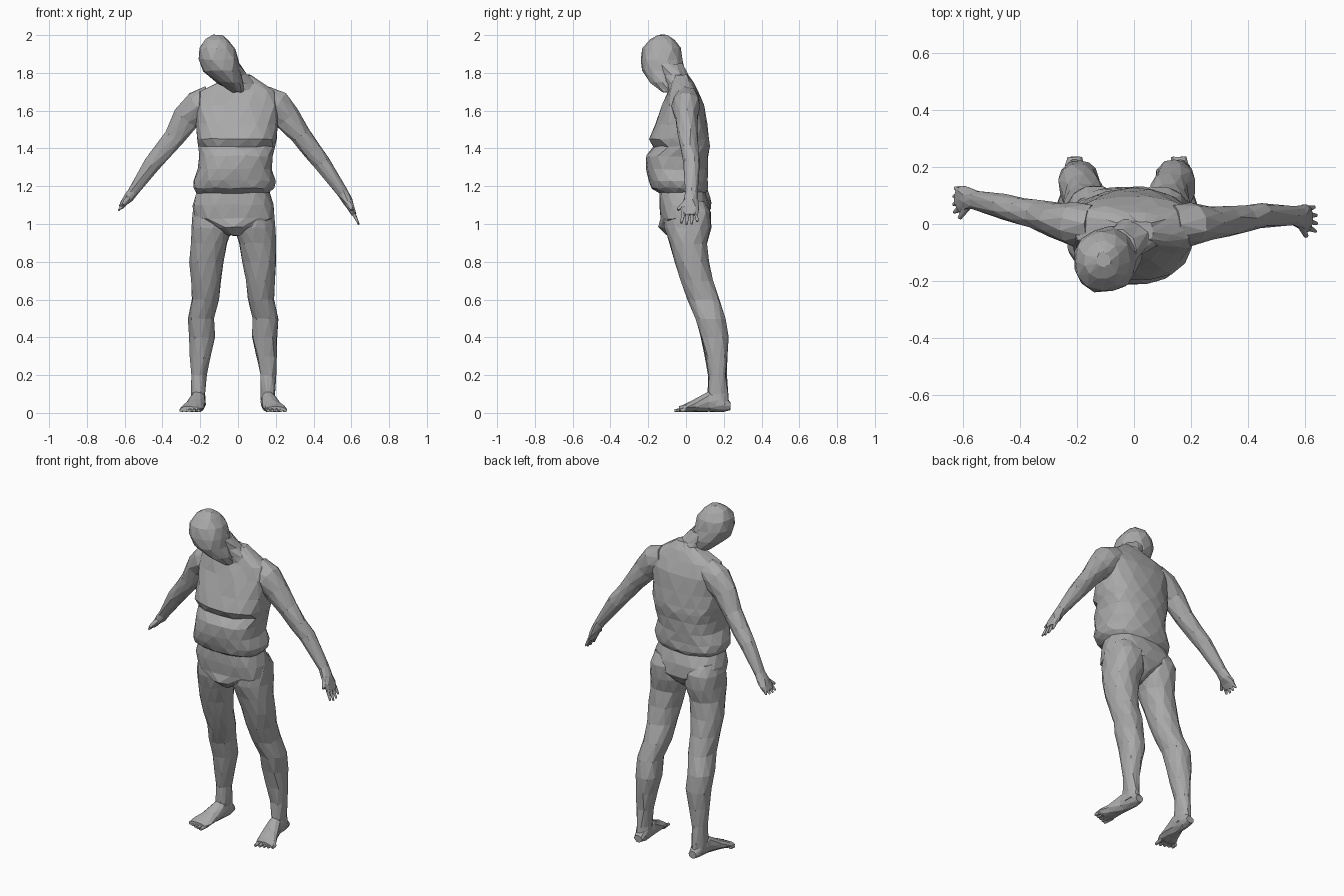
import bpy, bmesh, math, random
from mathutils import Vector

random.seed(4)
old = bpy.data.objects.get("Cube")
if old:
    bpy.data.objects.remove(old)

grey = bpy.data.materials.new("plain grey")
grey.use_nodes = True
tone = (0.4, 0.4, 0.4, 1)
grey.diffuse_color = tone
grey.node_tree.nodes["Principled BSDF"].inputs["Base Color"].default_value = tone

X, Y, Z = Vector((1, 0, 0)), Vector((0, 1, 0)), Vector((0, 0, 1))


def loft(name, rows, sides=12, axes=None, square=1.0, jitter=0.004):
    """Skin a closed body over rings given as x, y, z, radius u, radius v."""
    bm = bmesh.new()
    centres = [Vector(r[:3]) for r in rows]
    rings = []
    for i, row in enumerate(rows):
        if axes:
            u, v = axes
        else:
            along = centres[min(i + 1, len(rows) - 1)] - centres[max(i - 1, 0)]
            u = along.cross(Y).normalized()
            v = u.cross(along).normalized()
        ring = []
        for k in range(sides):
            t = math.tau * (k + 0.5 * (i % 2)) / sides
            c, s = math.cos(t), math.sin(t)
            c = math.copysign(abs(c) ** square, c)
            s = math.copysign(abs(s) ** square, s)
            noise = Vector([random.uniform(-jitter, jitter) for _ in range(3)])
            ring.append(bm.verts.new(centres[i] + u * c * row[3] + v * s * row[4] + noise))
        rings.append(ring)
    for i, (a, b) in enumerate(zip(rings, rings[1:])):
        for k in range(sides):
            n = (k + 1) % sides
            if i % 2:
                bm.faces.new((a[k], a[n], b[n]))
                bm.faces.new((a[k], b[n], b[k]))
            else:
                bm.faces.new((a[k], a[n], b[k]))
                bm.faces.new((a[n], b[n], b[k]))
    bm.faces.new(rings[0])
    bm.faces.new(rings[-1])
    bmesh.ops.recalc_face_normals(bm, faces=bm.faces)
    mesh = bpy.data.meshes.new(name)
    bm.to_mesh(mesh)
    bm.free()
    mesh.materials.append(grey)
    obj = bpy.data.objects.new(name, mesh)
    bpy.context.collection.objects.link(obj)
    return obj


def spans(table):
    """Turn z, x-low, x-high, y-low, y-high into ring rows."""
    return [((a + b) / 2, (c + d) / 2, z, (b - a) / 2, (d - c) / 2)
            for z, a, b, c, d in table]


# Torso with chest shelf, belly and waist fold
loft("torso", spans([
    (1.79, -.03, .07, -.06, .01), (1.75, -.11, .13, -.08, .04),
    (1.7, -.21, .2, -.1, .07), (1.63, -.23, .22, -.125, .095),
    (1.53, -.22, .21, -.165, .11), (1.45, -.22, .21, -.195, .12),
    (1.41, -.21, .195, -.175, .125), (1.36, -.205, .185, -.21, .12),
    (1.29, -.21, .18, -.215, .115), (1.23, -.235, .2, -.2, .115),
    (1.19, -.235, .19, -.185, .115), (1.165, -.22, .17, -.145, .1),
    (1.1, -.24, .19, -.145, .125), (1.03, -.235, .19, -.14, .13),
    (.98, -.12, .07, -.145, .1), (.94, -.05, .01, -.1, .04)]),
    sides=16, axes=(X, Y), square=0.8)

# Head leaning to the right and forward, and the neck under it
loft("head", spans([
    (2, -.135, -.08, -.15, -.1), (1.975, -.175, -.05, -.195, -.06),
    (1.93, -.205, -.015, -.228, -.03), (1.87, -.213, .005, -.24, -.018),
    (1.81, -.185, .015, -.23, -.01), (1.75, -.115, .025, -.19, -.01),
    (1.7, -.03, .03, -.125, -.03)]), axes=(X, Y), square=0.9)
loft("neck", [(-.06, -.09, 1.85, .07, .07), (-.02, -.055, 1.79, .07, .065),
              (.015, -.03, 1.74, .09, .07), (.01, -.01, 1.67, .14, .08)],
     sides=10, axes=(X, Y))

# Legs and feet, mirrored about the hips
HIP_X = -.025
LEG = spans([
    (1.12, .06, .2, -.09, .1), (1.06, .01, .215, -.115, .135),
    (.98, .005, .222, -.115, .132), (.9, .03, .227, -.09, .112),
    (.8, .05, .23, -.06, .122), (.7, .066, .222, -.028, .142),
    (.6, .075, .22, .01, .178), (.5, .1, .24, .052, .21),
    (.4, .098, .236, .08, .226), (.3, .12, .23, .1, .218),
    (.2, .143, .225, .118, .214), (.1, .147, .222, .115, .222),
    (.04, .146, .222, .12, .225)])
FOOT = [(.182, .235, .035, .025, .022), (.183, .19, .055, .039, .05),
        (.187, .12, .06, .042, .055), (.203, .05, .04, .052, .034),
        (.218, 0, .027, .06, .022), (.226, -.035, .02, .055, .014)]


def mirrored(rows, side):
    return [(HIP_X + side * r[0],) + tuple(r[1:]) for r in rows]


for label, side in (("left", 1), ("right", -1)):
    loft(label + "_leg", mirrored(LEG, side), axes=(X, Y), square=0.9)
    loft(label + "_foot", mirrored(FOOT, side), sides=10, axes=(X, Z), jitter=0.002)
    for n in range(5):
        # Toes shorten towards the outside
        tx = .18 + .023 * n
        tip = -.062 + .008 * n
        loft(f"{label}_toe_{n + 1}",
             mirrored([(tx, 0, .017, .013, .013), (tx + .004, tip, .012, .009, .008)], side),
             sides=6, axes=(X, Z), jitter=0)

# Arms: each follows its own path but shares the same thicknesses
THICK = [(.075, .07), (.088, .075), (.072, .06), (.056, .052), (.05, .048),
         (.046, .043), (.028, .033), (.026, .04), (.02, .05), (.013, .045)]
PATHS = {
    "left": [(.13, 0, 1.66), (.2, 0, 1.625), (.26, .005, 1.56), (.33, .01, 1.47),
             (.39, .02, 1.39), (.445, .03, 1.325), (.555, .03, 1.165),
             (.582, .025, 1.12), (.6, .02, 1.085), (.615, .02, 1.05)],
    "right": [(-.14, 0, 1.66), (-.21, 0, 1.625), (-.275, .015, 1.56), (-.335, .03, 1.46),
              (-.4, .045, 1.38), (-.455, .06, 1.315), (-.555, .085, 1.175),
              (-.58, .09, 1.14), (-.6, .088, 1.115), (-.618, .085, 1.09)]}
for label, path in PATHS.items():
    loft(label + "_arm", [p + t for p, t in zip(path, THICK)], sides=10, jitter=0.003)
    # Fingers fan out from the last ring, the thumb from the palm
    end = Vector(path[-1])
    reach = (end - Vector(path[-3])).normalized()
    length = 0.06 if label == "left" else 0.03
    for n in range(4):
        spread = Y * (n - 1.5)
        base = end + spread * 0.022 - reach * 0.01
        tip = base + reach * length * (1, 1.15, 1.1, 0.85)[n] + spread * 0.006
        loft(f"{label}_finger_{n + 1}", [(*base, .011, .012), (*tip, .005, .006)],
             sides=6, jitter=0)
    base = Vector(path[-3]) - Y * 0.02
    tip = base + reach * 0.05 - Y * 0.045
    loft(label + "_thumb", [(*base, .017, .017), (*tip, .008, .008)], sides=6, jitter=0)
